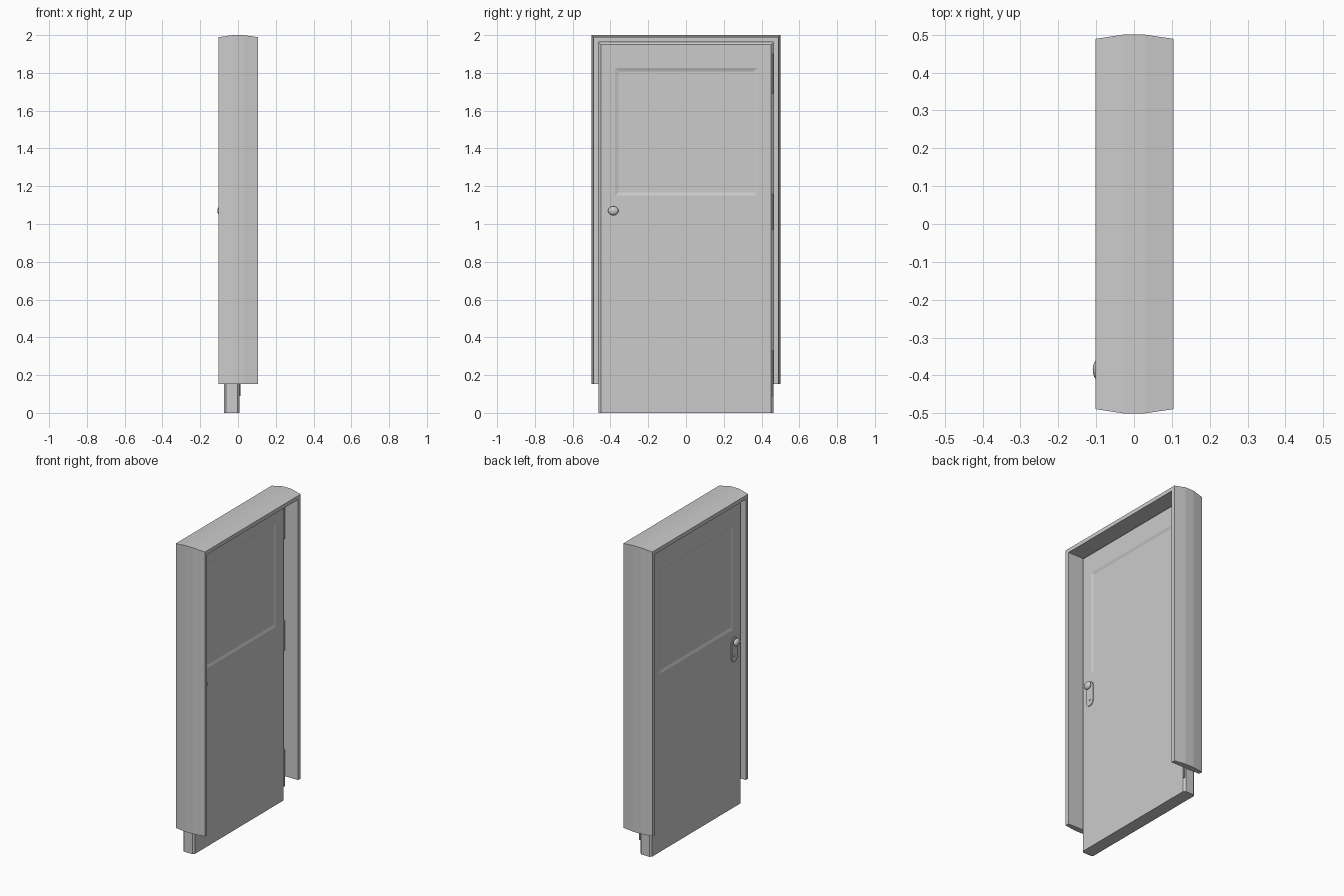
import bpy, bmesh, math
from mathutils import Matrix, Vector

old = bpy.data.objects.get("Cube")
if old:
    bpy.data.objects.remove(old, do_unlink=True)

grey = bpy.data.materials.new("plain_grey")
grey.use_nodes = True
COLOUR = (0.6, 0.6, 0.6, 1)
grey.diffuse_color = COLOUR
grey.node_tree.nodes["Principled BSDF"].inputs["Base Color"].default_value = COLOUR

BACK_X, FRONT_X = -0.074, 0.008      # the two door faces
HANDLE_Y, HANDLE_Z = -0.385, 1.07


def finish(name, bm, smooth=False):
    bmesh.ops.recalc_face_normals(bm, faces=bm.faces)
    mesh = bpy.data.meshes.new(name)
    bm.to_mesh(mesh)
    bm.free()
    mesh.materials.append(grey)
    for poly in mesh.polygons:
        poly.use_smooth = smooth
    obj = bpy.data.objects.new(name, mesh)
    bpy.context.collection.objects.link(obj)
    return obj


def cylinder(bm, radius, depth, matrix, sides=16):
    bmesh.ops.create_cone(bm, cap_ends=True, segments=sides, radius1=radius,
                          radius2=radius, depth=depth, matrix=matrix)


# Frame: one bowed section swept up, over and down with mitred corners
section = [(-0.102, 0), (-0.102, 0.025), (-0.03, 0.036),
           (0.03, 0.036), (0.105, 0.025), (0.105, 0)]
bm = bmesh.new()
rings = []
for side, top in ((-1, False), (-1, True), (1, True), (1, False)):
    rings.append([bm.verts.new((x, side * (0.464 + out), 1.964 + out if top else 0.153))
                  for x, out in section])
for a, b in zip(rings, rings[1:]):
    for i in range(len(section)):
        j = (i + 1) % len(section)
        bm.faces.new((a[i], a[j], b[j], b[i]))
bm.faces.new(rings[0])
bm.faces.new(rings[-1])
finish("door_frame", bm)

# Door leaf: chamfered slab with a shallow sunk panel on each face
bm = bmesh.new()
bmesh.ops.create_cube(bm, size=1)
for v in bm.verts:
    v.co = (FRONT_X if v.co.x > 0 else BACK_X, v.co.y * 0.924, (v.co.z + 0.5) * 1.96)
edges = []
for e in bm.edges:
    a, b = (v.co for v in e.verts)
    if abs(a.x - b.x) < 0.001 and max(a.z, b.z) > 1:
        edges.append(e)
bmesh.ops.bevel(bm, geom=edges, offset=0.011, segments=1, affect='EDGES')
bm.normal_update()
for face in [f for f in bm.faces if abs(f.normal.x) > 0.99]:
    bmesh.ops.inset_individual(bm, faces=[face], thickness=0.08)
    middle = face.calc_center_median()
    for v in face.verts:
        v.co.y = math.copysign(0.375, v.co.y)
        v.co.z = 1.825 if v.co.z > middle.z else 1.15
    bm.normal_update()
    bmesh.ops.inset_individual(bm, faces=[face], thickness=0.025, depth=-0.006)
finish("door_leaf", bm)

# Handle set on both faces: rounded plate, keyhole boss, stem and knob
turn = Matrix.Rotation(math.pi / 2, 4, 'Y')
for label, face_x, out in (("front", FRONT_X, 1), ("back", BACK_X, -1)):
    bm = bmesh.new()
    outline = []
    for centre_z, start in ((HANDLE_Z, 0), (HANDLE_Z - 0.10, math.pi)):
        for i in range(9):
            t = start + math.pi * i / 8
            outline.append((HANDLE_Y + 0.03 * math.cos(t), centre_z + 0.03 * math.sin(t)))
    base = bm.faces.new([bm.verts.new((face_x - out * 0.001, y, z)) for y, z in outline])
    extruded = bmesh.ops.extrude_face_region(bm, geom=[base])
    for v in extruded["geom"]:
        if isinstance(v, bmesh.types.BMVert):
            v.co.x += out * 0.006
    finish(label + "_handle_plate", bm)

    bm = bmesh.new()
    cylinder(bm, 0.008, 0.004, Matrix.Translation(
        (face_x + out * 0.006, HANDLE_Y, HANDLE_Z - 0.09)) @ turn)
    finish(label + "_keyhole_boss", bm)

    bm = bmesh.new()
    cylinder(bm, 0.011, 0.02, Matrix.Translation(
        (face_x + out * 0.01, HANDLE_Y, HANDLE_Z)) @ turn)
    finish(label + "_knob_stem", bm)

    bm = bmesh.new()
    bmesh.ops.create_uvsphere(bm, u_segments=20, v_segments=12, radius=1)
    for v in bm.verts:
        v.co = Vector((face_x + out * 0.02, HANDLE_Y, HANDLE_Z)) + Vector(
            (v.co.x * 0.015, v.co.y * 0.028, v.co.z * 0.024))
    finish(label + "_knob", bm, smooth=True)

# Hinge barrels along the far edge
for label, low, high in (("lower", 0.09, 0.33), ("middle", 0.97, 1.16), ("upper", 1.69, 1.9)):
    bm = bmesh.new()
    cylinder(bm, 0.006, high - low,
             Matrix.Translation((FRONT_X, 0.457, (low + high) / 2)), 10)
    finish(label + "_hinge", bm)
